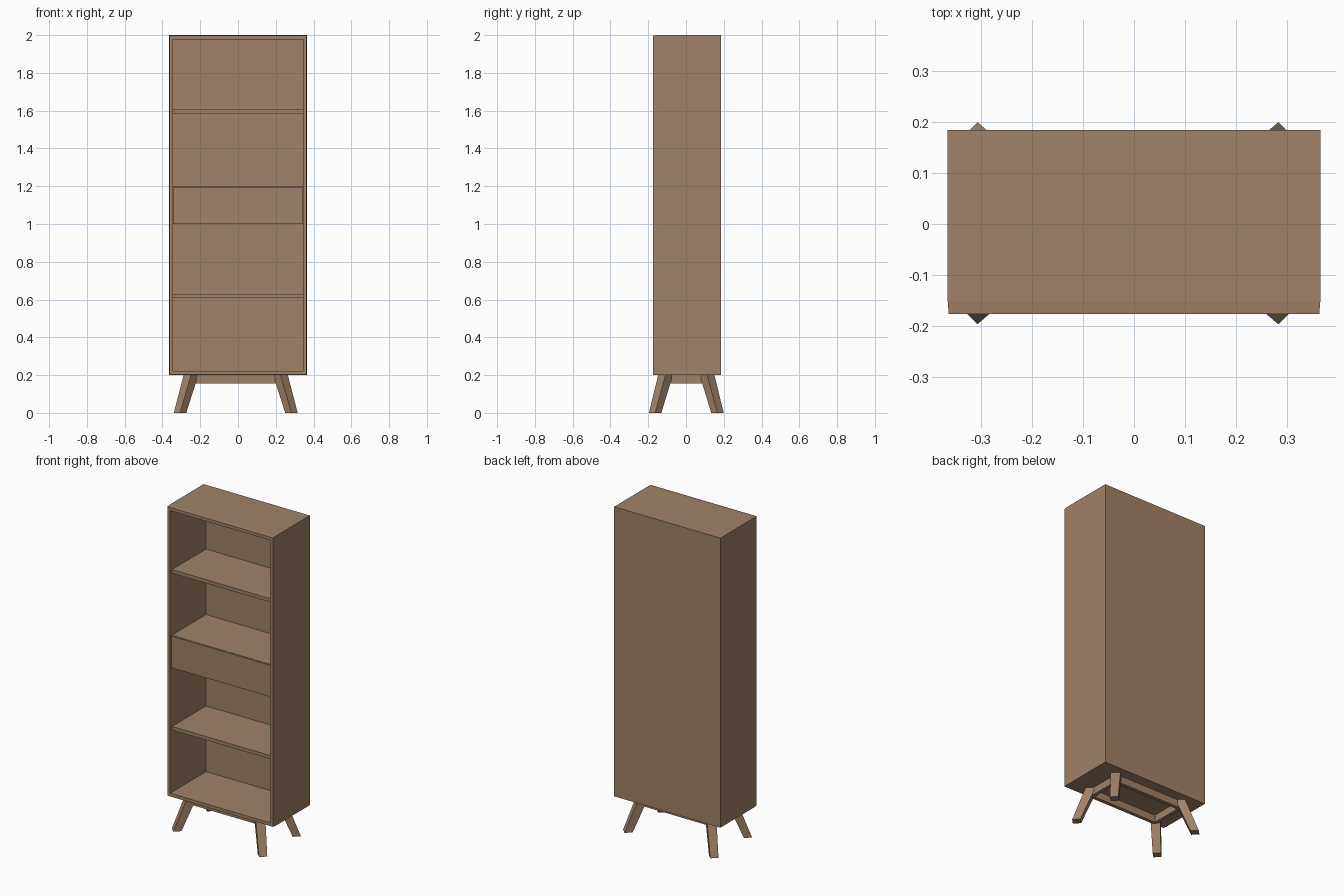
import bpy, bmesh

cube = bpy.data.objects.get("Cube")
if cube:
    bpy.data.objects.remove(cube, do_unlink=True)

wood = bpy.data.materials.new("walnut_wood")
wood.use_nodes = True
tone = (0.35, 0.225, 0.137, 1)
wood.diffuse_color = tone
wood.node_tree.nodes["Principled BSDF"].inputs["Base Color"].default_value = tone


def finish(name, bm):
    bmesh.ops.recalc_face_normals(bm, faces=bm.faces)
    mesh = bpy.data.meshes.new(name)
    bm.to_mesh(mesh)
    bm.free()
    mesh.materials.append(wood)
    obj = bpy.data.objects.new(name, mesh)
    bpy.context.collection.objects.link(obj)
    return obj


def box(name, x, y, z):
    """Box from its (min, max) range on each axis."""
    bm = bmesh.new()
    bmesh.ops.create_cube(bm, size=1)
    for v in bm.verts:
        v.co = [r[0] if c < 0 else r[1] for c, r in zip(v.co, (x, y, z))]
    return finish(name, bm)


HALF, FRONT, LIP, BACK = 0.365, -0.176, -0.152, 0.184
BASE, TOP, WALL = 0.2, 2.0, 0.022

# Open cabinet shell: rings swept from the back, round the front lip, to the inside
bm = bmesh.new()
rings = []
for inset, y in ((0, BACK), (0, LIP), (0.002, FRONT), (WALL, FRONT), (WALL, BACK - 0.008)):
    x, low, high = HALF - inset, BASE + inset, TOP - inset
    rings.append([bm.verts.new(c) for c in
                  ((-x, y, low), (x, y, low), (x, y, high), (-x, y, high))])
for a, b in zip(rings, rings[1:]):
    for i in range(4):
        j = (i + 1) % 4
        bm.faces.new((a[i], a[j], b[j], b[i]))
bm.faces.new(rings[0])
bm.faces.new(rings[-1])
finish("cabinet_shell", bm)

# Shelves and drawer
inner = (WALL - HALF, HALF - WALL)
for name, top in (("upper_shelf", 1.605), ("lower_shelf", 0.63)):
    box(name, inner, (FRONT + 0.018, BACK - 0.008), (top - 0.022, top))
box("middle_shelf", inner, (FRONT + 0.016, BACK - 0.008), (1.178, 1.198))
box("drawer_box", inner, (FRONT + 0.016, BACK - 0.008), (1.0, 1.178))
box("drawer_front", (-0.341, 0.341), (FRONT + 0.008, FRONT + 0.02), (1.0, 1.196))

# Splayed legs with a diamond section, set slightly off the cabinet centre
CX, CY = -0.012, 0.0015
for sx, side in ((1, "left"), (-1, "right")):
    for sy, end in ((-1, "front"), (1, "back")):
        bm = bmesh.new()
        ends = []
        for x, y, r, z in ((0.295, 0.165, 0.033, 0), (0.237, 0.11, 0.039, BASE)):
            x, y = CX + sx * x, CY + sy * y
            ends.append([bm.verts.new((x + r * dx, y + r * dy, z))
                         for dx, dy in ((1, 0), (0, 1), (-1, 0), (0, -1))])
        for i in range(4):
            j = (i + 1) % 4
            bm.faces.new((ends[0][i], ends[0][j], ends[1][j], ends[1][i]))
        for ring in ends:
            bm.faces.new(ring)
        finish(f"{end}_{side}_leg", bm)

# Rails joining the legs under the cabinet
for s, end, side in ((-1, "front", "right"), (1, "back", "left")):
    y, x = CY + s * 0.107, CX + s * 0.232
    box(f"{end}_rail", (CX - 0.24, CX + 0.24), (y - 0.011, y + 0.011), (0.155, BASE))
    box(f"{side}_rail", (x - 0.011, x + 0.011), (CY - 0.115, CY + 0.115), (0.155, BASE))
